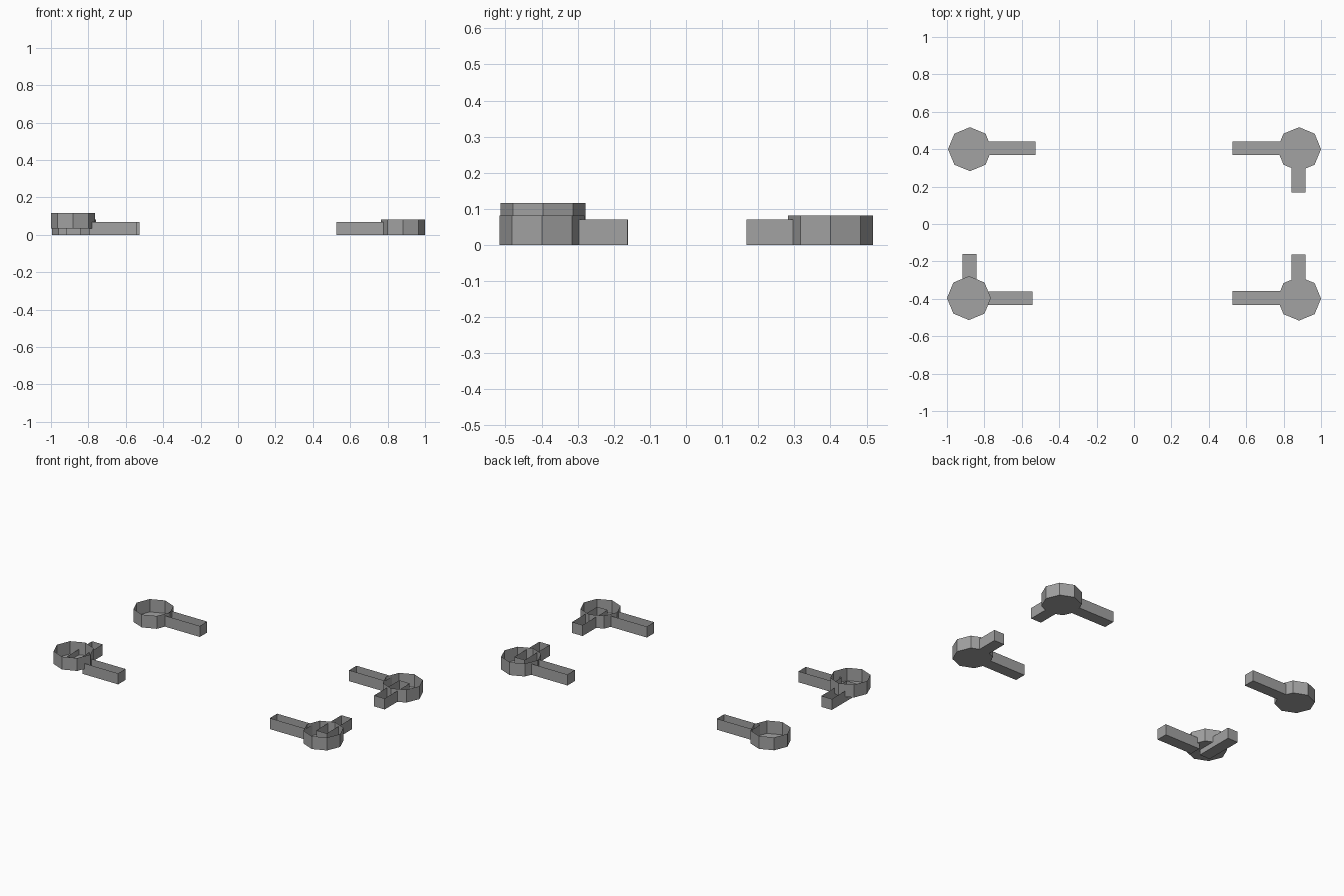
import bpy
import bmesh
from math import cos, sin, pi
from mathutils import Vector

cube = bpy.data.objects.get("Cube")
if cube:
    bpy.data.objects.remove(cube, do_unlink=True)

grey = bpy.data.materials.new("mid_grey")
grey.use_nodes = True
grey.diffuse_color = (0.36, 0.36, 0.36, 1)
grey.node_tree.nodes["Principled BSDF"].inputs["Base Color"].default_value = grey.diffuse_color


def open_tray(name, outline, bottom, height):
    """Thin-walled tray: a floor with walls raised from its rim, open on top."""
    bm = bmesh.new()
    low = [bm.verts.new((x, y, bottom)) for x, y in outline]
    high = [bm.verts.new((x, y, bottom + height)) for x, y in outline]
    bm.faces.new(low[::-1])
    for i in range(len(low)):
        j = (i + 1) % len(low)
        bm.faces.new((low[i], low[j], high[j], high[i]))
    mesh = bpy.data.meshes.new(name)
    bm.to_mesh(mesh)
    bm.free()
    mesh.materials.append(grey)
    obj = bpy.data.objects.new(name, mesh)
    bpy.context.collection.objects.link(obj)


def cup(name, x, y, bottom=0.0, radius=0.1175, sides=8):
    angles = [2 * pi * i / sides for i in range(sides)]
    open_tray(name, [(x + radius * cos(a), y + radius * sin(a)) for a in angles], bottom, 0.082)


def trough(name, tip, direction, length=0.253, width=0.074):
    """Channel running from its tip back along the given direction."""
    along = Vector(direction)
    side = Vector((-along.y, along.x)) * width / 2
    start = Vector(tip)
    end = start + along * length
    open_tray(name, [start - side, end - side, end + side, start + side], 0, 0.07)


# Octagonal corner cups, one of them raised
cup("back_right_cup", -0.877, 0.40)
cup("back_left_cup", 0.8825, 0.40)
cup("front_left_cup", 0.8825, -0.399)
cup("front_right_cup", -0.8825, -0.396, bottom=0.034)

# Channels running sideways
trough("back_right_side_trough", (-0.527, 0.405), (-1, 0))
trough("back_left_side_trough", (0.527, 0.405), (1, 0))
trough("front_left_side_trough", (0.527, -0.395), (1, 0))
trough("front_right_side_trough", (-0.542, -0.397), (-1, 0))

# Channels running front to back
trough("back_left_long_trough", (0.88, 0.168), (0, 1))
trough("front_left_long_trough", (0.88, -0.162), (0, -1))
trough("front_right_long_trough", (-0.88, -0.16), (0, -1))
